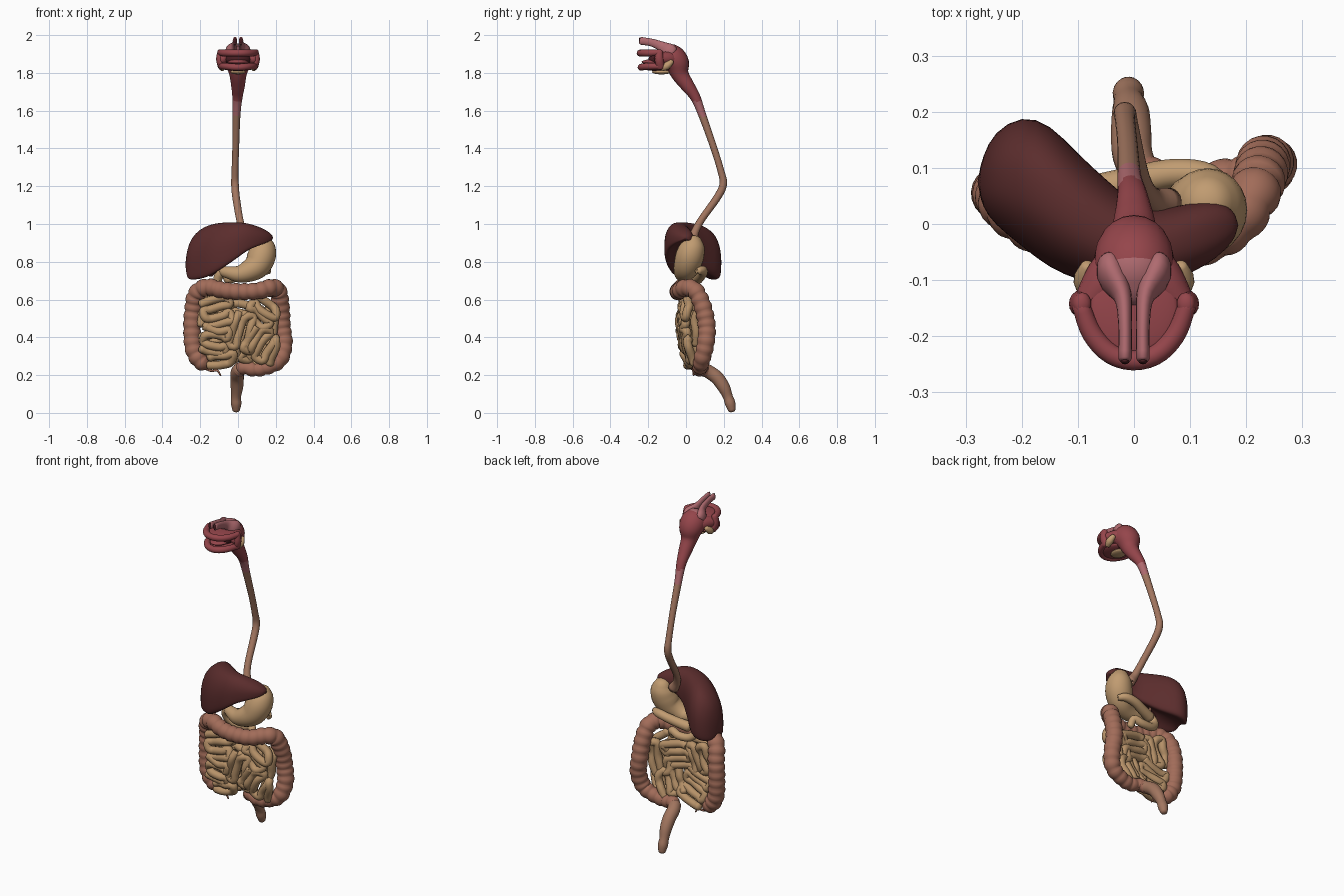
import bpy, bmesh, math, random
from mathutils import Vector

random.seed(4)


def mat(name, col):
    m = bpy.data.materials.new(name)
    m.diffuse_color = (*col, 1)
    return m


TAN = mat("tan", (.53, .33, .165))
SMALL = mat("light_brown", (.47, .285, .14))
BROWN = mat("rosy_brown", (.36, .15, .10))
GULLET = mat("warm_brown", (.36, .18, .115))
LIVER = mat("maroon", (.105, .026, .026))
RED = mat("crimson", (.30, .06, .07))
PINK = mat("pink", (.43, .145, .16))
DARK = mat("dark_red", (.06, .012, .015))


def make(name, bm, mats, rule=None):
    bmesh.ops.recalc_face_normals(bm, faces=bm.faces)
    for f in bm.faces:
        f.smooth = True
        if rule:
            f.material_index = rule(f.calc_center_median())
    me = bpy.data.meshes.new(name)
    bm.to_mesh(me)
    bm.free()
    for m in mats:
        me.materials.append(m)
    ob = bpy.data.objects.new(name, me)
    bpy.context.collection.objects.link(ob)
    return ob


def skin(bm, rings, cap_a, cap_b):
    """Join rings of points into a closed skin with pointed caps."""
    vs = [[bm.verts.new(p) for p in r] for r in rings]
    n = len(vs[0])
    for a, b in zip(vs, vs[1:]):
        for i in range(n):
            bm.faces.new((a[i], a[(i + 1) % n], b[(i + 1) % n], b[i]))
    for r, c in ((vs[0], cap_a), (vs[-1], cap_b)):
        v = bm.verts.new(c)
        for i in range(n):
            bm.faces.new((r[i], r[(i + 1) % n], v))


def spline(pts, step):
    """Smooth curve through (x, y, z, radius), resampled evenly."""
    P = [Vector(p) for p in pts]
    P = [2 * P[0] - P[1]] + P + [2 * P[-1] - P[-2]]
    dense = []
    for a, b, c, d in zip(P, P[1:], P[2:], P[3:]):
        for k in range(20):
            t = k / 20
            dense.append(.5 * (2 * b + (c - a) * t + (2 * a - 5 * b + 4 * c - d) * t * t
                               + (3 * b - a - 3 * c + d) * t ** 3))
    dense.append(P[-2])
    out, acc = [dense[0]], 0
    for a, b in zip(dense, dense[1:]):
        acc += (b - a).xyz.length
        if acc >= step:
            out.append(b)
            acc = 0
    out.append(dense[-1])
    return out


def tube(name, pts, mats, step=.012, sides=16, flat=1.0, pouch=0, rule=None):
    """Round-ended tube; pouch = length of one bulge along it."""
    S = spline(pts, step)
    C = [s.xyz for s in S]
    rings, n, dist = [], None, 0
    last = len(S) - 1
    for i, s in enumerate(S):
        t = (C[min(i + 1, last)] - C[max(i - 1, 0)]).normalized()
        ref = n if n else (Vector((0, 0, 1)) if abs(t.z) < .8 else Vector((0, 1, 0)))
        n = (ref - t * ref.dot(t)).normalized()
        b = t.cross(n)
        dist += (C[i] - C[i - 1]).length if i else 0
        r = max(s.w, .002)
        if pouch:
            r *= .86 + .18 * abs(math.sin(math.pi * dist / pouch)) ** .6

        def ring(k, off):
            return [C[i] + t * off + r * k * (n * flat * math.cos(a) + b * math.sin(a))
                    for a in (2 * math.pi * j / sides for j in range(sides))]
        if i == 0:
            rings += [ring(.45, -.5 * r), ring(.8, -.32 * r)]
            ca = C[0] - t * r * .58
        rings.append(ring(1, 0))
        if i == last:
            rings += [ring(.8, .32 * r), ring(.45, .5 * r)]
            cb = C[i] + t * r * .58
    bm = bmesh.new()
    skin(bm, rings, ca, cb)
    return make(name, bm, mats, rule)


def blob(name, loc, size, m):
    bm = bmesh.new()
    bmesh.ops.create_uvsphere(bm, u_segments=24, v_segments=14, radius=1)
    for v in bm.verts:
        v.co = Vector([c * s + l for c, s, l in zip(v.co, size, loc)])
    return make(name, bm, [m])


def mirrored(half):
    """Complete a left half path that ends on the centre line."""
    return half + [(-x, y, z, r) for x, y, z, r in half[-2::-1]]


# Throat running into the gullet
tube("throat_and_gullet", [
    (0, -.125, 1.895, .045), (0, -.085, 1.885, .07), (0, -.05, 1.85, .068), (0, -.03, 1.79, .046),
    (0, .01, 1.73, .036), (-.003, .05, 1.67, .027), (-.008, .085, 1.58, .021),
    (-.012, .145, 1.41, .018), (-.016, .185, 1.28, .018), (-.016, .197, 1.21, .02),
    (-.01, .165, 1.14, .02), (.01, .08, 1.02, .019), (.03, .045, .95, .022), (.06, .035, .9, .03)],
    [RED, PINK, GULLET], sides=20,
    rule=lambda c: (1 if c.y < -.07 and c.z > 1.91 else 0) if c.z > 1.65 else 1 if c.z > 1.57 else 2)

# Nasal passages and mouth
for s, side in ((-1, "left"), (1, "right")):
    tube(side + "_nasal_passage", [
        (s * .016, -.24, 1.97, .012), (s * .016, -.18, 1.96, .012),
        (s * .02, -.13, 1.94, .016), (s * .038, -.095, 1.915, .026), (s * .042, -.075, 1.9, .024)],
        [PINK], flat=1.7)
    blob(side + "_nostril", (s * .016, -.244, 1.97), (.008, .006, .018), DARK)
    tube(side + "_cheek", [(s * .092, -.142, 1.915, .016), (s * .098, -.142, 1.87, .018),
                           (s * .085, -.135, 1.828, .018)], [RED], flat=1.25)
    tube(side + "_mouth_wall", [(s * .088, -.15, 1.875, .025), (s * .05, -.1, 1.875, .04),
                                (s * .02, -.07, 1.87, .045)], [RED])
    tube(side + "_salivary_gland", [(s * .082, -.075, 1.86, .013), (s * .088, -.1, 1.838, .02),
                                    (s * .082, -.125, 1.822, .014)], [TAN])
tube("upper_lip", mirrored([(-.095, -.145, 1.908, .016), (-.075, -.195, 1.905, .018),
                            (-.042, -.231, 1.905, .018), (0, -.243, 1.905, .018)]), [RED])
tube("lower_lip", mirrored([(-.09, -.142, 1.835, .016), (-.072, -.19, 1.835, .018),
                            (-.04, -.226, 1.832, .018), (0, -.238, 1.83, .018)]), [RED])
blob("palate", (0, -.155, 1.902), (.08, .085, .014), RED)
blob("mouth_floor", (0, -.15, 1.828), (.078, .085, .018), RED)
blob("mouth_hollow", (0, -.14, 1.87), (.07, .06, .035), DARK)
blob("tongue", (0, -.155, 1.858), (.055, .08, .016), RED)
blob("under_tongue_gland", (0, -.13, 1.805), (.04, .05, .013), TAN)

# Liver: cross-sections along x as (x, y front, y back, z bottom, z top)
sections = [(-.27, .03, .12, .71, .86), (-.25, 0, .165, .70, .925), (-.2, -.04, .195, .705, .975),
            (-.15, -.08, .18, .72, .997), (-.1, -.1, .125, .75, 1.007), (-.05, -.113, .08, .785, 1.01),
            (0, -.117, .035, .82, 1.01), (.05, -.108, .025, .86, 1.005), (.1, -.09, .038, .88, .99),
            (.15, -.06, .042, .9, .968), (.178, -.03, .025, .912, .945)]
rings = []
for x, y0, y1, z0, z1 in sections:
    ring, zc = [], z0 + .35 * (z1 - z0)
    for j in range(32):
        a = 2 * math.pi * j / 32
        c, s = math.cos(a), math.sin(a)
        y = (y0 + y1) / 2 + (y1 - y0) / 2 * math.copysign(abs(c) ** .85, c)
        if s >= 0:
            z = zc + (z1 - zc) * s ** .9
        else:  # hollowed underside
            z = zc - (zc - z0) * 1.4 * (abs(s) ** .5) * (1 - .5 * abs(s) ** 3)
        ring.append(Vector((x, y, z)))
    rings.append(ring)
bm = bmesh.new()
skin(bm, rings, (-.28, .075, .785), (.187, -.002, .928))
liver = make("liver", bm, [LIVER])
sub = liver.modifiers.new("smooth", "SUBSURF")
sub.levels = sub.render_levels = 1

# Gall bladder with ducts
tube("gall_bladder", [(-.15, -.01, .735, .018), (-.12, .01, .77, .022), (-.09, .03, .8, .01)], [LIVER])
tube("bile_duct", [(-.1, .02, .83, .006), (-.08, .04, .8, .007), (-.075, .05, .72, .006)], [BROWN], sides=8)
tube("hepatic_duct", [(-.03, .02, .86, .006), (-.06, .035, .82, .006), (-.08, .04, .79, .006)], [BROWN], sides=8)

# Stomach, first bowel loop and pancreas
tube("stomach", [(.13, .04, .915, .045), (.132, .035, .88, .066), (.125, .02, .83, .075),
                 (.1, .005, .78, .07), (.055, -.008, .75, .058), (.005, -.008, .735, .045),
                 (-.045, .005, .742, .034), (-.08, .02, .748, .027)], [TAN], sides=24)
tube("duodenum", [(-.06, .015, .75, .025), (-.098, .03, .73, .024), (-.107, .045, .69, .024),
                  (-.07, .065, .65, .023), (0, .07, .645, .023), (.05, .06, .66, .022),
                  (.06, .04, .62, .02)], [TAN])
tube("pancreas", [(-.06, .06, .71, .03), (0, .075, .725, .028), (.07, .09, .745, .026),
                  (.13, .085, .755, .024), (.165, .06, .75, .016)], [TAN])

# Large bowel frame, appendix and rectum
R = .046
tube("large_intestine", [
    (-.165, .045, .25, .032), (-.2, .045, .275, .045), (-.235, .05, .34, R), (-.243, .055, .45, R),
    (-.237, .05, .55, R), (-.22, .025, .63, R), (-.165, -.01, .665, R), (-.08, -.037, .65, .044),
    (0, -.042, .642, .044), (.1, -.035, .645, .044), (.175, 0, .662, R), (.212, .05, .645, R),
    (.226, .09, .56, .047), (.232, .11, .46, .047), (.243, .105, .37, R), (.222, .085, .285, .044),
    (.16, .075, .245, .04), (.09, .07, .23, .038), (.035, .08, .24, .036), (.003, .105, .225, .036)],
    [BROWN], step=.006, sides=20, pouch=.045)
tube("rectum", [(.01, .09, .235, .034), (-.003, .125, .215, .036), (-.005, .165, .185, .036),
                (-.006, .2, .135, .033), (-.01, .222, .085, .026), (-.01, .234, .05, .028),
                (-.01, .243, .015, .02)], [GULLET], sides=20)
tube("appendix", [(-.17, .05, .235, .008), (-.14, .045, .222, .006), (-.11, .04, .225, .006),
                  (-.092, .04, .198, .004)], [BROWN], sides=8)


# Small bowel: winding runs in a front and a back layer
def winding(name, cx, cz, length, rows, deg, back):
    a, pts = math.radians(deg), []
    for i in range(rows):
        bow = random.uniform(-.012, .012)
        for k in ((-.5, -.2, .2, .5) if i % 2 == 0 else (.5, .2, -.2, -.5)):
            u = k * (length - .03) + random.uniform(-.01, .01)
            v = (i - (rows - 1) / 2) * .041 + (bow if abs(k) < .3 else 0) + random.uniform(-.004, .004)
            x, z = cx + u * math.cos(a) - v * math.sin(a), cz + u * math.sin(a) + v * math.cos(a)
            x = min(max(x, -.195), .2)
            y = -.03 + .9 * (z - .47) ** 2 + .25 * (x + .01) ** 2 + .12 * max(x, 0)
            pts.append((x, y + .05 * back + random.uniform(-.008, .008), z, .023))
    tube(name, pts, [SMALL], step=.009, sides=12)


runs = [(-.115, .535, .17, 4, 14, 0), (-.12, .385, .16, 4, -10, 0), (-.09, .285, .15, 2, 8, 0),
        (.015, .43, .2, 3, 72, 0), (.125, .53, .16, 4, -38, 0), (.13, .36, .17, 5, 58, 0),
        (-.12, .52, .18, 4, 70, 1), (-.1, .35, .18, 5, 20, 1), (.03, .5, .19, 4, -15, 1),
        (.06, .34, .16, 4, 65, 1), (.14, .46, .2, 3, 80, 1)]
for i, r in enumerate(runs):
    winding("small_intestine_%d" % (i + 1), *r)
